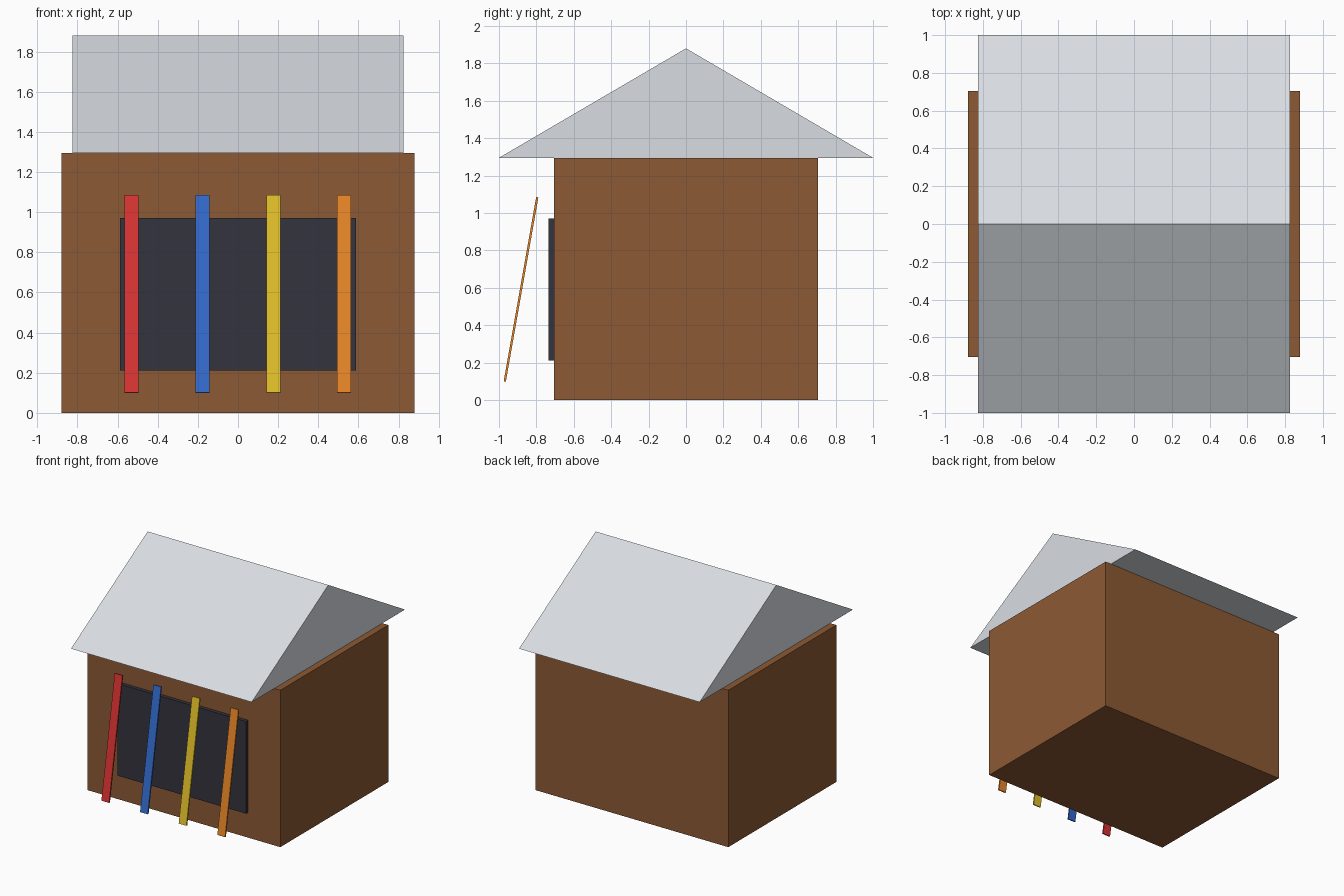
import bpy
from math import radians

cube = bpy.data.objects.get("Cube")
if cube:
    bpy.data.objects.remove(cube, do_unlink=True)


def material(name, *srgb):
    linear = [((c + 0.055) / 1.055) ** 2.4 for c in srgb] + [1]
    mat = bpy.data.materials.new(name)
    mat.use_nodes = True
    mat.diffuse_color = linear
    mat.node_tree.nodes["Principled BSDF"].inputs["Base Color"].default_value = linear
    return mat


def mesh_object(name, verts, faces, mat):
    mesh = bpy.data.meshes.new(name)
    mesh.from_pydata(verts, [], faces)
    mesh.materials.append(mat)
    obj = bpy.data.objects.new(name, mesh)
    bpy.context.collection.objects.link(obj)
    return obj


def prism(name, profile, half_width, mat):
    """Extrude a (y, z) profile along x, centred."""
    n = len(profile)
    verts = [(x, y, z) for x in (-half_width, half_width) for y, z in profile]
    sides = [(i, (i + 1) % n, (i + 1) % n + n, i + n) for i in range(n)]
    caps = [tuple(reversed(range(n))), tuple(range(n, 2 * n))]
    return mesh_object(name, verts, sides + caps, mat)


def box(name, half_width, y0, y1, z0, z1, mat):
    return prism(name, [(y0, z0), (y1, z0), (y1, z1), (y0, z1)], half_width, mat)


brown = material("brown wood", 0.55, 0.35, 0.2)
grey = material("pale grey", 0.85, 0.87, 0.89)
dark = material("dark opening", 0.2, 0.2, 0.24)

# Hut body, gabled roof and front opening panel
box("hut_body", 0.88, -0.705, 0.705, 0, 1.295, brown)
prism("gable_roof", [(-1, 1.295), (1, 1.295), (0, 1.88)], 0.825, grey)
box("front_opening", 0.587, -0.735, -0.705, 0.21, 0.97, dark)

# Coloured boards leaning towards the front
boards = [
    ("red", (0.85, 0.2, 0.2)),
    ("blue", (0.2, 0.42, 0.8)),
    ("yellow", (0.88, 0.75, 0.16)),
    ("orange", (0.9, 0.52, 0.15)),
]
for i, (colour, rgb) in enumerate(boards):
    board = box(colour + "_board", 0.035, -0.006, 0.006, -0.5, 0.5,
                material(colour + " paint", *rgb))
    board.location = (-0.53 + i * 0.353, -0.882, 0.592)
    board.rotation_euler.x = radians(-10)
